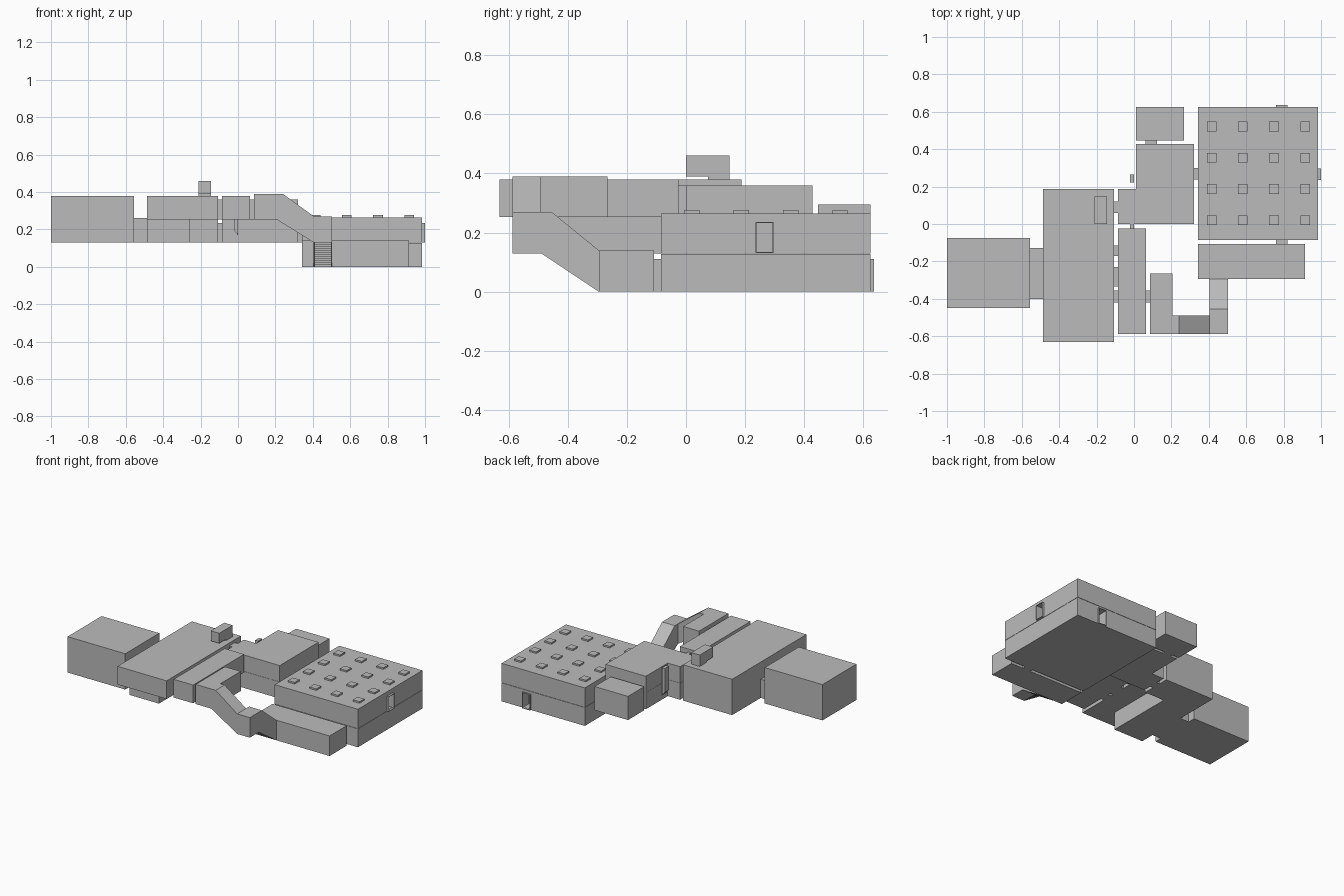
import bpy, bmesh

if "Cube" in bpy.data.objects:
    bpy.data.objects.remove(bpy.data.objects["Cube"], do_unlink=True)

grey = bpy.data.materials.new("plain_grey")
grey.use_nodes = True
colour = (0.5, 0.5, 0.5, 1)
grey.diffuse_color = colour
grey.node_tree.nodes["Principled BSDF"].inputs["Base Color"].default_value = colour


def finish(name, bm):
    bmesh.ops.recalc_face_normals(bm, faces=bm.faces)
    mesh = bpy.data.meshes.new(name)
    bm.to_mesh(mesh)
    bm.free()
    mesh.materials.append(grey)
    obj = bpy.data.objects.new(name, mesh)
    bpy.context.collection.objects.link(obj)
    return obj


def box(name, x0, x1, y0, y1, z0, z1):
    bm = bmesh.new()
    bmesh.ops.create_cube(bm, size=1)
    for v in bm.verts:
        v.co = [lo + (c + 0.5) * (hi - lo)
                for c, lo, hi in zip(v.co, (x0, y0, z0), (x1, y1, z1))]
    return finish(name, bm)


def prism(name, profile, lo, hi, axis):
    """Extrude an outline (a, z) along x or y between lo and hi."""
    bm = bmesh.new()
    place = (lambda a, z, t: (t, a, z)) if axis == "x" else (lambda a, z, t: (a, t, z))
    verts = [bm.verts.new(place(a, z, lo)) for a, z in profile]
    face = bm.faces.new(verts)
    ext = bmesh.ops.extrude_face_region(bm, geom=[face])["geom"]
    for v in ext:
        if isinstance(v, bmesh.types.BMVert):
            v.co["xy".index(axis)] = hi
    return finish(name, bm)


def stair_passage(name, bottom, top, lo, hi, axis, steps=12):
    """Sloping passage: plain side walls, stepped underside between them."""
    wall = 0.004
    outline = bottom + top[::-1]
    for side, t in (("near", lo), ("far", hi - wall)):
        prism(f"{name}_{side}_wall", outline, t, t + wall, axis)
    (a0, z0), (a1, z1) = bottom[:2]
    stepped = [(a0, z0)]
    for i in range(steps):
        a = a0 + (a1 - a0) * i / steps
        z = z0 + (z1 - z0) * (i + 1) / steps
        stepped += [(a, z), (a + (a1 - a0) / steps, z)]
    prism(f"{name}_steps", stepped + bottom[2:] + top[::-1], lo + wall, hi - wall, axis)


def cut(target, name, *size):
    cutter = box(name, *size)
    cutter.hide_render = True
    cutter.hide_viewport = True
    mod = target.modifiers.new(name, "BOOLEAN")
    mod.object = cutter
    mod.solver = "EXACT"


# Large two-storey hall with roof lights
hall_low = box("hall_lower_storey", 0.343, 0.985, -0.085, 0.625, 0, 0.128)
hall_up = box("hall_upper_storey", 0.343, 0.985, -0.085, 0.625, 0.13, 0.265)
for i in range(4):
    for j in range(4):
        x, y = 0.415 + i * 0.167, 0.02 + j * 0.167
        box("hall_roof_light", x - 0.026, x + 0.026, y - 0.026, y + 0.026, 0.264, 0.276)

# Open doorways in the hall, each with a shallow collar
cut(hall_up, "side_doorway_cutter", 0.92, 1.1, 0.237, 0.293, 0.135, 0.233)
cut(hall_low, "back_doorway_cutter", 0.762, 0.818, 0.56, 0.7, 0.004, 0.108)
for y in (0.235, 0.293):
    box("side_door_jamb", 0.985, 1.0, y, y + 0.003, 0.13, 0.235)
for z in (0.13, 0.232):
    box("side_door_lintel_or_sill", 0.985, 1.0, 0.235, 0.296, z, z + 0.003)
for x in (0.759, 0.818):
    box("back_door_jamb", x, x + 0.003, 0.625, 0.636, 0, 0.11)
for z in (0, 0.108):
    box("back_door_lintel_or_sill", 0.759, 0.821, 0.625, 0.636, z, z + 0.003)

# Long low room in front of the hall
box("front_room", 0.343, 0.913, -0.295, -0.108, 0, 0.14)

# Stair passage climbing forward, then landing, then climbing sideways
stair_passage("lower_stair", [(-0.295, 0), (-0.49, 0.13)],
              [(-0.295, 0.14), (-0.455, 0.27), (-0.49, 0.27)], 0.405, 0.503, "x")
box("stair_landing", 0.405, 0.503, -0.588, -0.49, 0.13, 0.27)
stair_passage("upper_stair", [(0.405, 0.13), (0.207, 0.253)],
              [(0.405, 0.27), (0.24, 0.39), (0.207, 0.39)], -0.588, -0.49, "y")
box("upper_passage", 0.085, 0.207, -0.588, -0.265, 0.253, 0.39)

# Upper long room beside the great room
box("long_room", -0.085, 0.065, -0.588, -0.025, 0.253, 0.38)

# Great room: full upper storey, lower storey narrower at the front
box("great_room_upper", -0.487, -0.108, -0.632, 0.187, 0.253, 0.38)
box("great_room_lower_front", -0.487, -0.26, -0.5, -0.02, 0.13, 0.253)
box("great_room_lower_back", -0.487, -0.108, -0.02, 0.187, 0.13, 0.253)

# Overhanging roof turret
box("turret_leg", -0.21, -0.145, 0.075, 0.148, 0.375, 0.4)
box("turret_box", -0.21, -0.145, 0, 0.148, 0.39, 0.46)

# Far end room and the wide link to it
box("end_room", -1.0, -0.555, -0.45, -0.075, 0.13, 0.38)
box("end_room_link", -0.556, -0.486, -0.4, -0.128, 0.13, 0.26)

# Central room in two storeys, with a side lobby
for storey, z0, z1 in (("lower", 0.13, 0.245), ("upper", 0.246, 0.36)):
    box(f"central_room_{storey}", 0.01, 0.322, 0, 0.428, z0, z1)
    box(f"central_lobby_{storey}", -0.085, 0.01, 0, 0.187, z0, z1)

# Hanging buttresses on the front of the central room
for x in (-0.008, 0.118, 0.243):
    prism("hanging_buttress", [(0, 0.36), (-0.022, 0.36), (-0.022, 0.193), (0, 0.17)],
          x - 0.022, x + 0.022, "y")

# Small back room
box("back_room", 0.01, 0.268, 0.447, 0.625, 0.13, 0.295)

# Short door links between rooms
links = {
    "hall_to_front_room": (0.759, 0.821, -0.109, -0.084, 0, 0.11),
    "hall_to_central_room": (0.321, 0.344, 0.238, 0.3, 0.13, 0.235),
    "central_to_back_room": (0.062, 0.124, 0.427, 0.448, 0.13, 0.235),
    "passage_to_long_room": (0.064, 0.086, -0.42, -0.355, 0.253, 0.36),
}
for name, size in links.items():
    box(f"link_{name}", *size)
for y0, y1 in ((-0.42, -0.355), (-0.335, -0.23), (-0.17, -0.115), (0.058, 0.12)):
    box("link_great_room", -0.109, -0.084, y0, y1, 0.253, 0.36)
box("link_great_room_lower", -0.109, -0.084, 0.058, 0.12, 0.13, 0.235)
